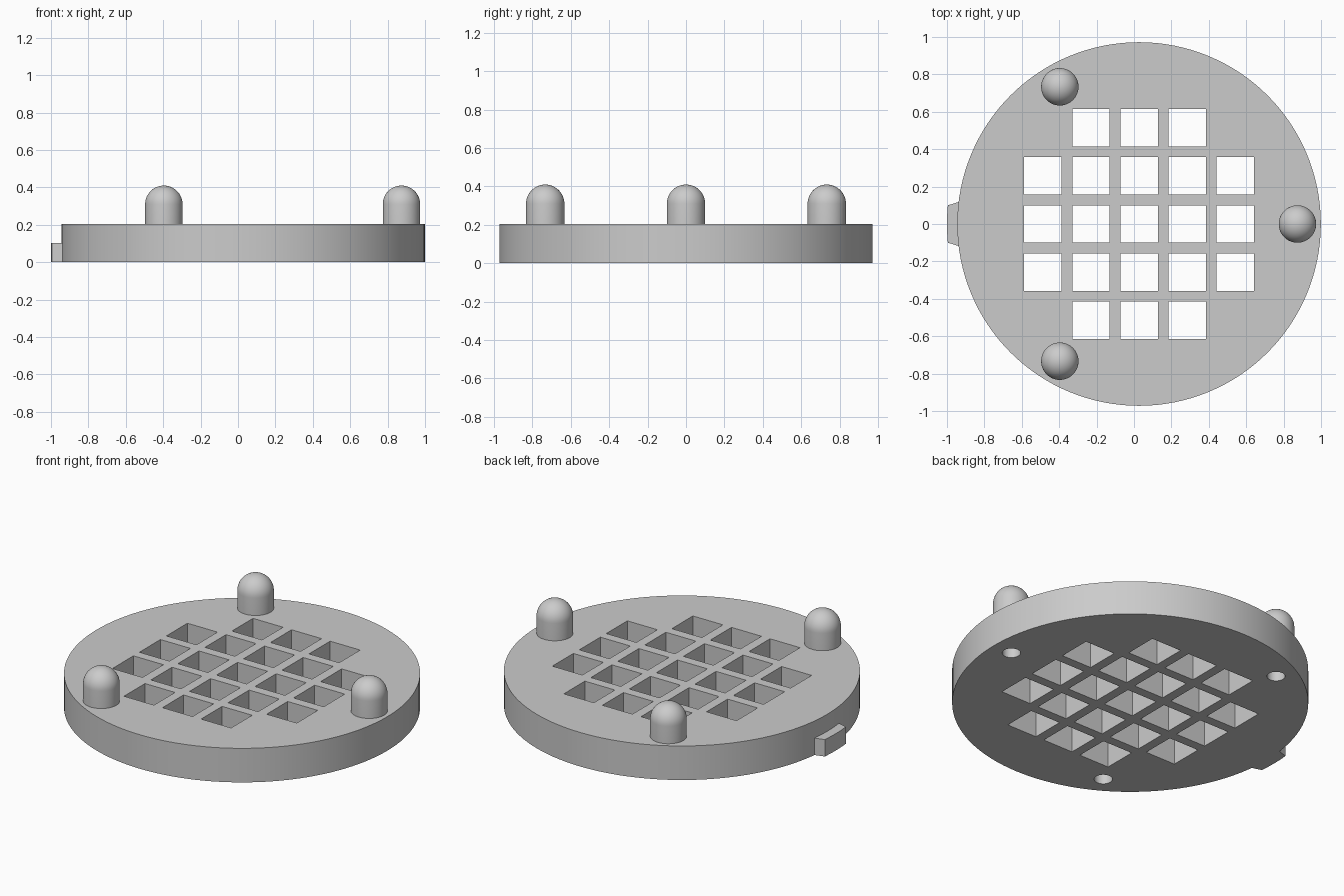
import bpy, bmesh
from math import sin, cos, pi, radians, asin
from mathutils import Matrix, Vector

if "Cube" in bpy.data.objects:
    bpy.data.objects.remove(bpy.data.objects["Cube"])

CX, RADIUS, THICK = 0.027, 0.972, 0.205
PEG_RING, PEG_R, PEG_SHAFT = 0.847, 0.1, 0.31
PITCH, WINDOW = 0.257, 0.2

grey = bpy.data.materials.new("light grey plastic")
grey.use_nodes = True
COLOUR = (0.6, 0.6, 0.6, 1)
grey.diffuse_color = COLOUR
grey.node_tree.nodes["Principled BSDF"].inputs["Base Color"].default_value = COLOUR


def make_object(name, bm):
    bmesh.ops.recalc_face_normals(bm, faces=bm.faces)
    mesh = bpy.data.meshes.new(name)
    bm.to_mesh(mesh)
    bm.free()
    mesh.materials.append(grey)
    obj = bpy.data.objects.new(name, mesh)
    bpy.context.collection.objects.link(obj)
    return obj


def select_only(obj):
    bpy.ops.object.select_all(action='DESELECT')
    obj.select_set(True)
    bpy.context.view_layer.objects.active = obj


def smooth(obj):
    select_only(obj)
    bpy.ops.object.shade_smooth_by_angle(angle=radians(30))


def add_cylinder(bm, x, y, z0, z1, r, segments):
    bmesh.ops.create_cone(bm, cap_ends=True, segments=segments, radius1=r, radius2=r,
                          depth=z1 - z0, matrix=Matrix.Translation((x, y, (z0 + z1) / 2)))


peg_spots = [(CX + PEG_RING * cos(a), PEG_RING * sin(a))
             for a in (0, 2 * pi / 3, -2 * pi / 3)]

# Round plate
bm = bmesh.new()
add_cylinder(bm, CX, 0, 0, THICK, RADIUS, 128)
plate = make_object("round_plate", bm)

# Cutter: square windows with the corners left out, and pin holes under the pegs
bm = bmesh.new()
for i in range(-2, 3):
    for j in range(-2, 3):
        if abs(i) + abs(j) < 4 and not (abs(j) == 2 and abs(i) == 2):
            place = Matrix.Translation((CX + i * PITCH, j * PITCH, THICK / 2))
            size = Matrix.Diagonal((WINDOW, WINDOW, 1, 1))
            bmesh.ops.create_cube(bm, size=1, matrix=place @ size)
for x, y in peg_spots:
    add_cylinder(bm, x, y, -0.1, THICK - 0.005, 0.05, 32)
cutter = make_object("window_cutter", bm)
cutter.hide_render = True

cut = plate.modifiers.new("windows", 'BOOLEAN')
cut.operation = 'DIFFERENCE'
cut.solver = 'EXACT'
cut.object = cutter
select_only(plate)
bpy.ops.object.modifier_apply(modifier=cut.name)
bpy.data.objects.remove(cutter)
smooth(plate)

# Domed pegs, each a turned profile
STEPS = 12
profile = [(PEG_R, THICK)] + [
    (PEG_R * cos(k * pi / 2 / STEPS), PEG_SHAFT + PEG_R * sin(k * pi / 2 / STEPS))
    for k in range(STEPS + 1)]
for name, (x, y) in zip(("left_peg", "back_peg", "front_peg"), peg_spots):
    bm = bmesh.new()
    verts = [bm.verts.new((r, 0, z)) for r, z in profile]
    edges = [bm.edges.new(pair) for pair in zip(verts, verts[1:])]
    bmesh.ops.spin(bm, geom=verts + edges, cent=(0, 0, 0), axis=(0, 0, 1),
                   angle=2 * pi, steps=48)
    bmesh.ops.remove_doubles(bm, verts=bm.verts, dist=0.0005)
    peg = make_object(name, bm)
    peg.location = (x, y, 0)
    smooth(peg)

# Locating tab on the rim, with a curved outer face
TAB_R, TAB_H = 1.027, 0.102
half = asin(0.1 / TAB_R)
outline = [(CX - TAB_R * cos(half * k / 6), TAB_R * sin(half * k / 6)) for k in range(-6, 7)]
outline += [(-0.93, 0.12), (-0.93, -0.12)]
bm = bmesh.new()
base = bm.faces.new([bm.verts.new((x, y, 0)) for x, y in outline])
top = bmesh.ops.extrude_face_region(bm, geom=[base])["geom"]
bmesh.ops.translate(bm, vec=Vector((0, 0, TAB_H)),
                    verts=[v for v in top if isinstance(v, bmesh.types.BMVert)])
smooth(make_object("rim_tab", bm))
